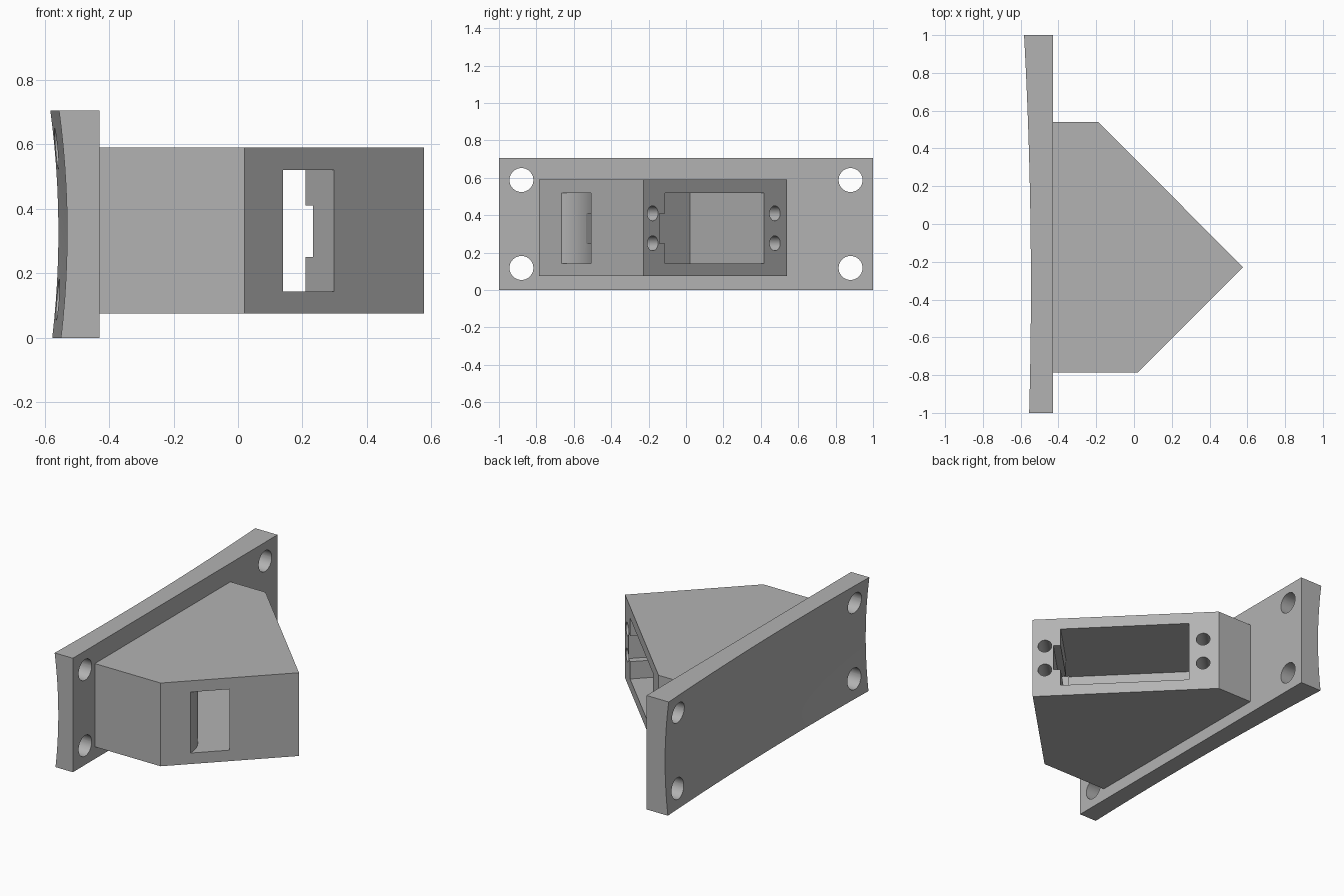
import bpy, bmesh
from math import radians, sin, cos
from mathutils import Vector, Matrix

cube = bpy.data.objects.get("Cube")
if cube:
    bpy.data.objects.remove(cube)

mat = bpy.data.materials.new("plain grey")
mat.use_nodes = True
grey = (0.45, 0.45, 0.45, 1)
mat.diffuse_color = grey
mat.node_tree.nodes["Principled BSDF"].inputs["Base Color"].default_value = grey


def to_object(name, bm):
    bmesh.ops.recalc_face_normals(bm, faces=bm.faces)
    mesh = bpy.data.meshes.new(name)
    bm.to_mesh(mesh)
    bm.free()
    mesh.materials.append(mat)
    ob = bpy.data.objects.new(name, mesh)
    bpy.context.collection.objects.link(ob)
    return ob


def prism(name, outline, z0, z1):
    bm = bmesh.new()
    face = bm.faces.new([bm.verts.new((x, y, z0)) for x, y in outline])
    top = bmesh.ops.extrude_face_region(bm, geom=[face])["geom"]
    bmesh.ops.translate(bm, vec=(0, 0, z1 - z0),
                        verts=[v for v in top if isinstance(v, bmesh.types.BMVert)])
    return to_object(name, bm)


def rod(name, centre, axis, radius, length):
    bm = bmesh.new()
    turn = Vector(axis).to_track_quat("Z", "Y").to_matrix().to_4x4()
    bmesh.ops.create_cone(bm, cap_ends=True, segments=40, radius1=radius, radius2=radius,
                          depth=length, matrix=Matrix.Translation(centre) @ turn)
    return to_object(name, bm)


def diagonal(s, t):
    """Point from its distances along the two slanted faces: s = x + y, t = y - x."""
    return ((s - t) / 2, (s + t) / 2)


def diagonal_box(name, s0, s1, t0, t1, z0, z1):
    corners = [diagonal(s, t) for s, t in ((s0, t0), (s1, t0), (s1, t1), (s0, t1))]
    return prism(name, corners, z0, z1)


def combine(target, tool, operation):
    mod = target.modifiers.new(operation.lower(), "BOOLEAN")
    mod.operation, mod.solver, mod.object = operation, "EXACT", tool
    bpy.context.view_layer.objects.active = target
    bpy.ops.object.modifier_apply(modifier=mod.name)
    bpy.data.objects.remove(tool)


# Mounting plate with a gently hollowed back
FRONT, HEIGHT = -0.43, 0.705


def back_x(y, z):
    w = 2 * z / HEIGHT - 1
    return -0.523 - 0.0135 * y - 0.0205 * y * y - 0.003 * w - 0.022 * w * w


bm = bmesh.new()
bmesh.ops.create_grid(bm, x_segments=24, y_segments=12, size=1)
for v in bm.verts:
    y, z = v.co.x, (v.co.y + 1) * HEIGHT / 2
    v.co = (back_x(y, z), y, z)
skin = bmesh.ops.extrude_face_region(bm, geom=bm.faces[:])["geom"]
for v in skin:
    if isinstance(v, bmesh.types.BMVert):
        v.co.x = FRONT
bmesh.ops.dissolve_limit(bm, angle_limit=radians(0.05), verts=bm.verts[:], edges=bm.edges[:])
bracket = to_object("wall_bracket", bm)

# Wedge housing
housing = prism("housing", [(-0.47, -0.785), (0.02, -0.785), (0.577, -0.228),
                            (-0.19, 0.54), (-0.47, 0.54)], 0.075, 0.59)
combine(bracket, housing, "UNION")

# Main pocket and the side notch beside it
Z0, Z1 = 0.143, 0.52
pocket = diagonal_box("pocket_cutter", -0.441, 0.5, -0.575, 0.485, Z0, Z1)
combine(bracket, pocket, "DIFFERENCE")
notch = diagonal_box("notch_cutter", -0.441, 0.5, -0.635, -0.5, 0.25, 0.41)
combine(bracket, notch, "DIFFERENCE")

# Cable slot with one rounded wall leading into the pocket
R = 0.23
arc = [(0.14 - R * (1 - cos(radians(a))), -0.665 + R * sin(radians(a)))
       for a in range(45, -1, -5)]
slot = prism("slot_cutter", [(0.14, -0.75), (0.36, -0.607), (0.298, -0.507),
                             (0.2, -0.349)] + arc, Z0, Z1)
combine(bracket, slot, "DIFFERENCE")

# Small screw holes on the slanted face
for y in (-0.178, 0.475):
    for z in (0.25, 0.41):
        hole = rod("screw_cutter", (0.349 - y, y, z), (1, 1, 0), 0.04, 0.5)
        combine(bracket, hole, "DIFFERENCE")

# Corner holes through the plate
for y in (-0.88, 0.88):
    for z in (0.118, 0.588):
        hole = rod("corner_cutter", (-0.5, y, z), (1, 0, 0), 0.064, 0.5)
        combine(bracket, hole, "DIFFERENCE")

# Smooth curved walls, crisp edges
bpy.ops.object.select_all(action="DESELECT")
bracket.select_set(True)
bpy.context.view_layer.objects.active = bracket
bpy.ops.object.shade_smooth_by_angle(angle=radians(25))
